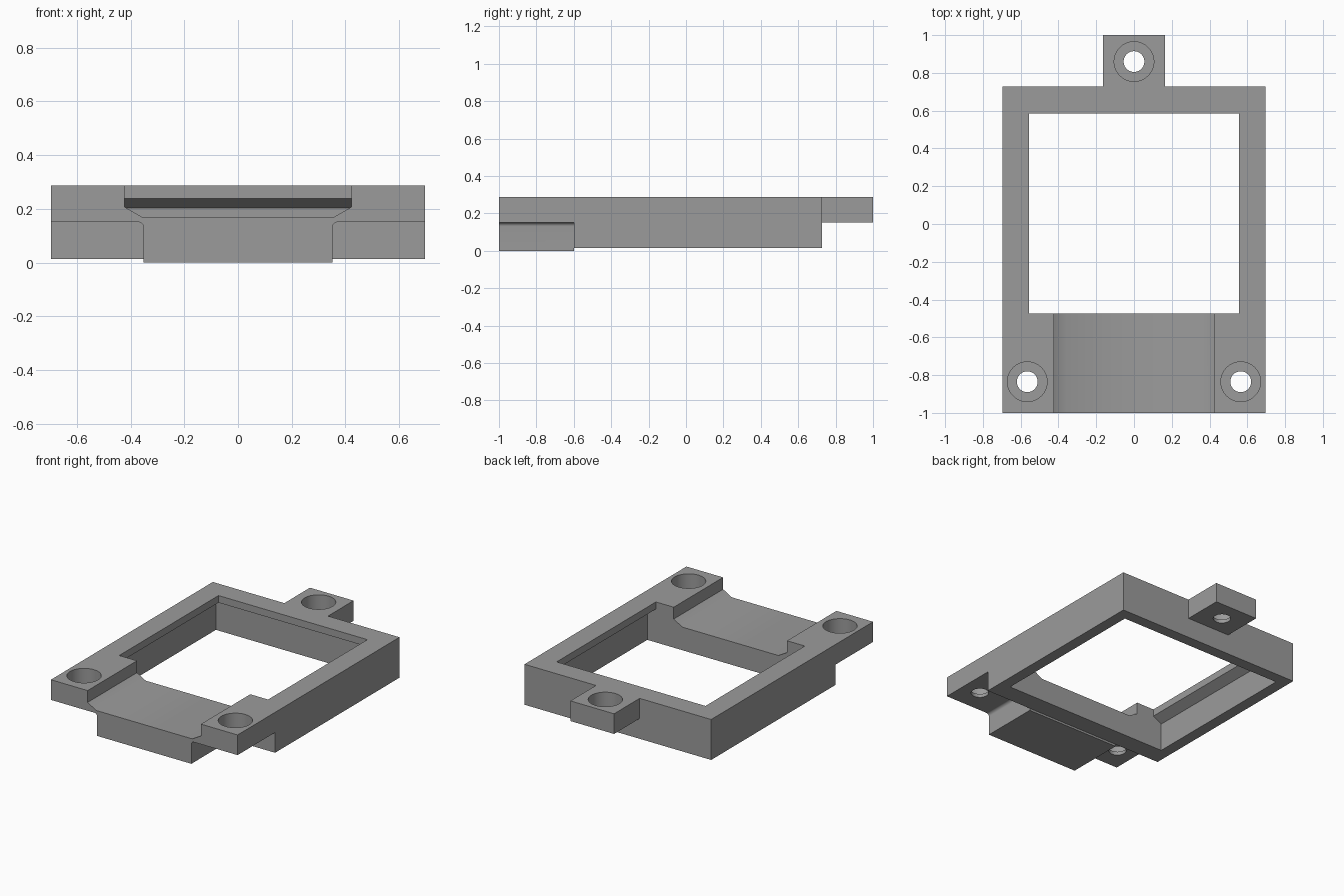
import bpy, bmesh, math

if "Cube" in bpy.data.objects:
    bpy.data.objects.remove(bpy.data.objects["Cube"])

grey = bpy.data.materials.new("plain grey")
grey.diffuse_color = (0.33, 0.33, 0.33, 1)
grey.use_nodes = True
grey.node_tree.nodes["Principled BSDF"].inputs["Base Color"].default_value = grey.diffuse_color


def loft(name, rings):
    """Closed solid through a stack of rings with equal point counts."""
    bm = bmesh.new()
    loops = [[bm.verts.new(p) for p in ring] for ring in rings]
    for a, b in zip(loops, loops[1:]):
        for i in range(len(a)):
            j = (i + 1) % len(a)
            bm.faces.new((a[i], a[j], b[j], b[i]))
    bm.faces.new(loops[0][::-1])
    bm.faces.new(loops[-1])
    bmesh.ops.recalc_face_normals(bm, faces=bm.faces)
    mesh = bpy.data.meshes.new(name)
    bm.to_mesh(mesh)
    bm.free()
    ob = bpy.data.objects.new(name, mesh)
    bpy.context.collection.objects.link(ob)
    mesh.materials.append(grey)
    return ob


def rect(x0, x1, y0, y1, z):
    return [(x0, y0, z), (x1, y0, z), (x1, y1, z), (x0, y1, z)]


def along_y(name, profile, y0, y1):
    return loft(name, [[(x, y, z) for x, z in profile] for y in (y0, y1)])


def circle(cx, cy, r, z, n=64):
    return [(cx + r * math.cos(2 * math.pi * i / n),
             cy + r * math.sin(2 * math.pi * i / n), z) for i in range(n)]


TOP, LUG, BASE = 0.287, 0.151, 0.014   # top, lug underside, frame underside
BACK = 0.727                           # rear face of the frame
cutters = []

# Plate outline with the rear tab, extruded upward
outline = [(-0.697, -1), (0.697, -1), (0.697, BACK), (0.163, BACK),
           (0.163, 1), (-0.163, 1), (-0.163, BACK), (-0.697, BACK)]
frame = loft("mounting_frame", [[(x, y, z) for x, y in outline] for z in (0, TOP)])

# Underside reliefs: raised frame bottom and raised rear tab
cutters.append(loft("bottom_relief", [rect(-1, 1, -0.6, 1.2, z) for z in (-0.1, BASE)]))
cutters.append(loft("tab_relief", [rect(-1, 1, BACK, 1.2, z) for z in (-0.1, LUG)]))

# Front notches either side of the centre block, with a small fillet
r, half = 0.02, 0.352
arc = [(half + r - r * math.cos(t), LUG - r + r * math.sin(t))
       for t in (i * math.pi / 16 for i in range(9))]
notch = [(half, -0.1)] + arc + [(1, LUG), (1, -0.1)]
for side in (-1, 1):
    cutters.append(along_y("front_notch", [(side * x, z) for x, z in notch], -1.2, -0.6))

# Window: wide below, narrowing under an overhanging lip
cutters.append(loft("window", [
    rect(-0.62, 0.62, -0.473, 0.65, -0.1),
    rect(-0.62, 0.62, -0.473, 0.65, 0.204),
    rect(-0.556, 0.556, -0.473, 0.586, 0.239),
    rect(-0.556, 0.556, -0.473, 0.586, 0.4)]))

# Front channel with sloped lower corners
channel = [(-0.358, 0.17), (0.358, 0.17), (0.423, 0.207), (0.423, 0.4),
           (-0.423, 0.4), (-0.423, 0.207)]
cutters.append(along_y("channel", channel, -1.2, -0.3))

# Counterbored screw holes
for x, y in ((0, 0.86), (-0.565, -0.835), (0.565, -0.835)):
    cutters.append(loft("screw_hole", [
        circle(x, y, 0.055, 0.05), circle(x, y, 0.055, 0.175),
        circle(x, y, 0.105, 0.175), circle(x, y, 0.105, 0.4)]))

# Apply every cut, then drop the helpers
for c in cutters:
    c.hide_render = True
    mod = frame.modifiers.new(c.name, 'BOOLEAN')
    mod.operation, mod.solver, mod.object = 'DIFFERENCE', 'EXACT', c
bpy.context.view_layer.objects.active = frame
frame.select_set(True)
for mod in list(frame.modifiers):
    bpy.ops.object.modifier_apply(modifier=mod.name)
for c in cutters:
    bpy.data.objects.remove(c)

# Smooth the bores, fillets and channel floor, keep all corners sharp
for o in bpy.context.selected_objects:
    o.select_set(o == frame)
bpy.ops.object.shade_smooth_by_angle(angle=math.radians(30))
